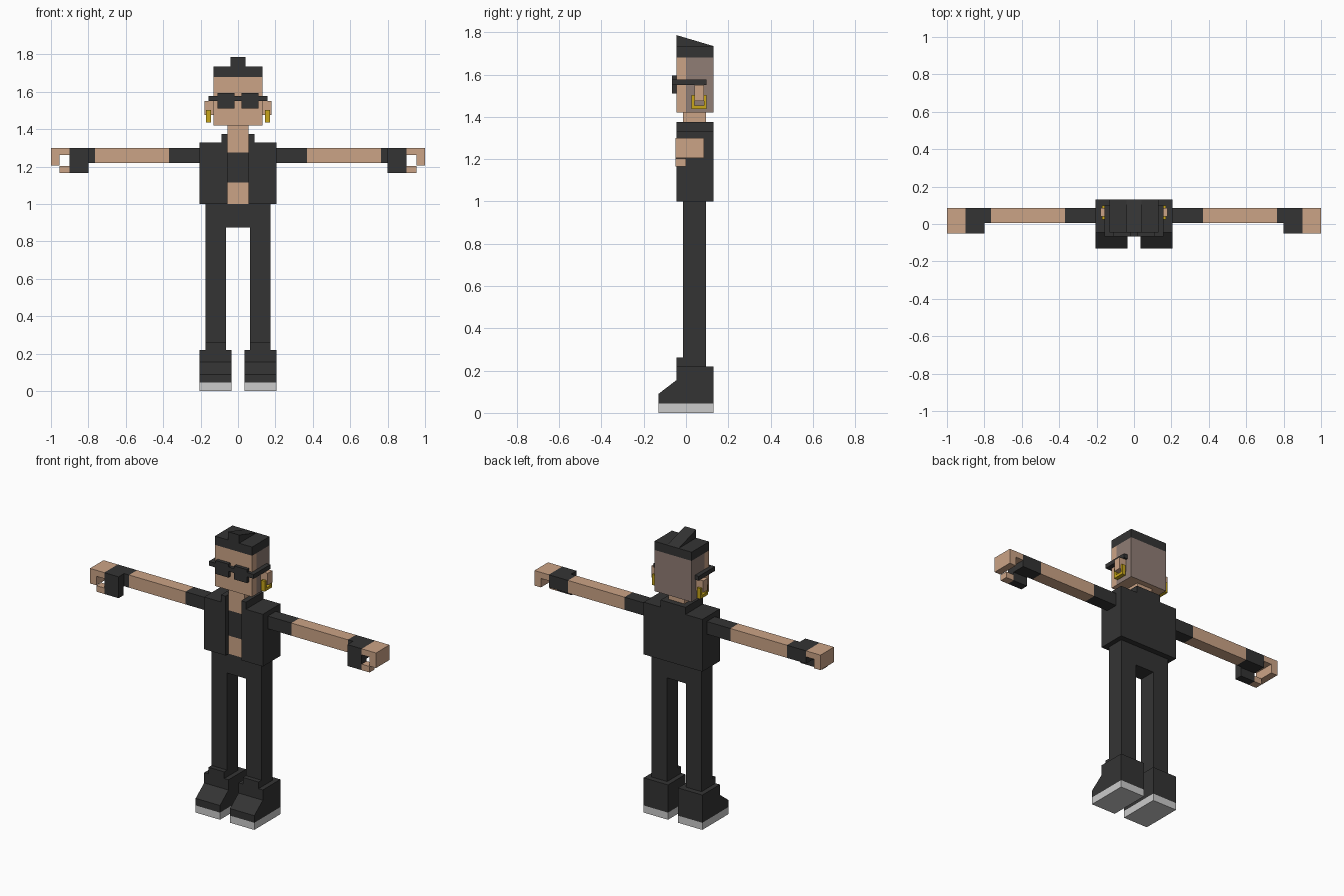
import bpy, bmesh

if "Cube" in bpy.data.objects:
    bpy.data.objects.remove(bpy.data.objects["Cube"])


def material(name, rgb):
    m = bpy.data.materials.new(name)
    m.diffuse_color = (*rgb, 1)
    m.use_nodes = True
    m.node_tree.nodes["Principled BSDF"].inputs["Base Color"].default_value = m.diffuse_color
    return m


DARK = material("charcoal", (0.034, 0.034, 0.034))
SKIN = material("skin", (0.60, 0.37, 0.24))
STUBBLE = material("shaved hair", (0.28, 0.205, 0.178))
GOLD = material("gold", (0.58, 0.38, 0.01))
SOLE = material("light grey", (0.60, 0.60, 0.60))


def prism(name, pts, axis, lo, hi, mat):
    """Extrude a flat outline along x (points are y,z) or z (points are x,y)."""
    place = (lambda p, t: (t, *p)) if axis == "x" else (lambda p, t: (*p, t))
    bm = bmesh.new()
    a = [bm.verts.new(place(p, lo)) for p in pts]
    b = [bm.verts.new(place(p, hi)) for p in pts]
    bm.faces.new(a[::-1])
    bm.faces.new(b)
    n = len(pts)
    for i in range(n):
        j = (i + 1) % n
        bm.faces.new((a[i], a[j], b[j], b[i]))
    bmesh.ops.recalc_face_normals(bm, faces=bm.faces[:])
    me = bpy.data.meshes.new(name)
    bm.to_mesh(me)
    bm.free()
    me.materials.append(mat)
    ob = bpy.data.objects.new(name, me)
    bpy.context.collection.objects.link(ob)
    return ob


def box(name, x, y, z, mat):
    pts = [(x[0], y[0]), (x[1], y[0]), (x[1], y[1]), (x[0], y[1])]
    return prism(name, pts, "z", *z, mat)


def mirrored(ob):
    ob.modifiers.new("Mirror", "MIRROR")
    return ob


def u_outline(w, inner, front, notch, back):
    """Block outline with a notch open to the front."""
    return [(-w, front), (-inner, front), (-inner, notch), (inner, notch),
            (inner, front), (w, front), (w, back), (-w, back)]


# Shoes, soles and trouser cuffs
mirrored(box("sole", (0.035, 0.205), (-0.13, 0.13), (0, 0.045), SOLE))
mirrored(prism("shoe", [(-0.13, 0.045), (0.13, 0.045), (0.13, 0.22), (-0.045, 0.22),
                        (-0.045, 0.155), (-0.13, 0.09)], "x", 0.035, 0.205, DARK))
mirrored(box("trouser_cuff", (0.065, 0.175), (-0.045, 0.095), (0.22, 0.262), DARK))

# Trousers
mirrored(box("trouser_leg", (0.065, 0.175), (-0.015, 0.095), (0.262, 0.875), DARK))
box("trouser_hips", (-0.175, 0.175), (-0.015, 0.095), (0.875, 1.0), DARK)

# Torso core seen in the open jacket
for name, lo, hi, mat in (("belly", 1.0, 1.115, SKIN), ("undershirt", 1.115, 1.275, DARK),
                          ("neck", 1.275, 1.42, SKIN)):
    box(name, (-0.055, 0.055), (-0.015, 0.095), (lo, hi), mat)

# Open jacket and collar
prism("jacket", u_outline(0.205, 0.055, -0.045, 0.095, 0.13), "z", 1.0, 1.33, DARK)
prism("collar", u_outline(0.087, 0.055, -0.045, 0.095, 0.13), "z", 1.33, 1.375, DARK)

# Arms
ARM_Y, ARM_Z = (0.005, 0.085), (1.22, 1.30)
mirrored(box("sleeve", (0.205, 0.37), ARM_Y, ARM_Z, DARK))
mirrored(box("forearm", (0.37, 0.765), ARM_Y, ARM_Z, SKIN))
mirrored(box("glove_wrist", (0.765, 0.80), ARM_Y, ARM_Z, DARK))

# Hands: glove palm, curled fingers and thumb
FIST_Y = (-0.05, 0.085)
mirrored(box("glove_palm", (0.80, 0.90), FIST_Y, ARM_Z, DARK))
mirrored(box("glove_thumb", (0.80, 0.90), (-0.05, 0.0), (1.165, 1.22), DARK))
mirrored(box("fingers", (0.90, 1.0), FIST_Y, (1.262, 1.30), SKIN))
mirrored(box("fingertips", (0.955, 1.0), FIST_Y, (1.205, 1.262), SKIN))
mirrored(box("thumb", (0.90, 0.955), (-0.05, 0.0), (1.165, 1.203), SKIN))

# Head: face in front, shaved sides and back, skin underneath
box("face", (-0.13, 0.13), (-0.045, 0.0), (1.42, 1.68), SKIN)
skull = box("shaved_head", (-0.13, 0.13), (0.0, 0.13), (1.42, 1.68), STUBBLE)
skull.data.materials.append(SKIN)
for f in skull.data.polygons:
    if f.normal.z < -0.5:
        f.material_index = 1

# Hair cap and sloping crest
box("hair_cap", (-0.13, 0.13), (-0.045, 0.13), (1.68, 1.735), DARK)
prism("hair_crest", [(-0.045, 1.735), (0.13, 1.735), (-0.045, 1.787)],
      "x", -0.04, 0.04, DARK)

# Ears and hoop earrings
mirrored(box("ear", (0.13, 0.18), (0.04, 0.085), (1.475, 1.55), SKIN))
hoop = [(0.025, 1.437), (0.098, 1.437), (0.098, 1.503), (0.085, 1.503),
        (0.085, 1.455), (0.04, 1.455), (0.04, 1.503), (0.025, 1.503)]
mirrored(prism("earring", hoop, "x", 0.145, 0.17, GOLD))

# Sunglasses
mirrored(box("lens", (0.02, 0.11), (-0.067, -0.045), (1.51, 1.595), DARK))
box("glasses_bridge", (-0.02, 0.02), (-0.067, -0.045), (1.55, 1.577), DARK)
mirrored(box("glasses_hinge", (0.11, 0.157), (-0.067, -0.045), (1.55, 1.577), DARK))
mirrored(box("glasses_temple", (0.13, 0.157), (-0.045, 0.098), (1.55, 1.577), DARK))
